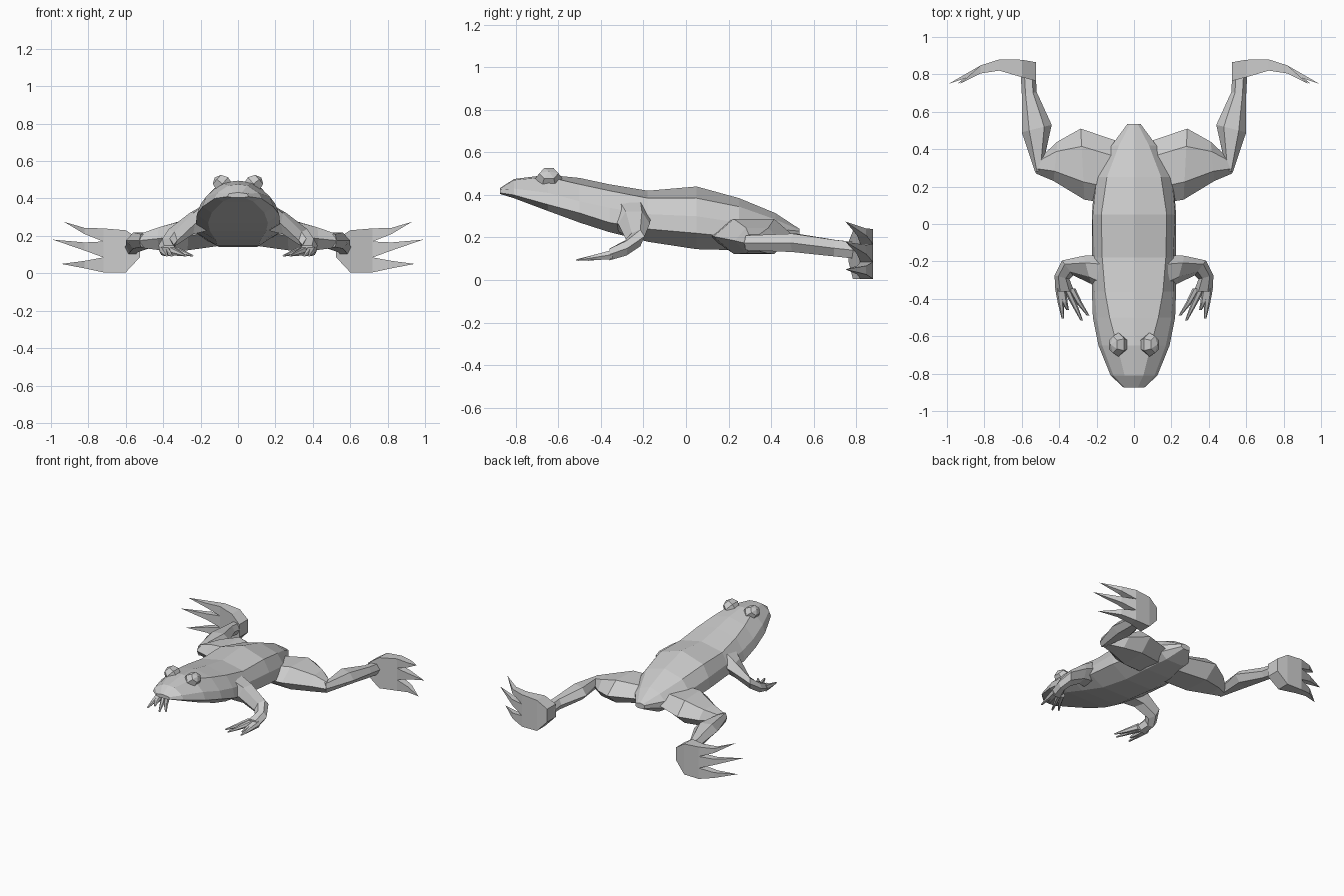
import bpy, bmesh, math
from mathutils import Vector, Matrix

if "Cube" in bpy.data.objects:
    bpy.data.objects.remove(bpy.data.objects["Cube"])

skin = bpy.data.materials.new("grey_skin")
skin.diffuse_color = (0.6, 0.6, 0.6, 1)
skin.use_nodes = True
skin.node_tree.nodes["Principled BSDF"].inputs["Base Color"].default_value = skin.diffuse_color


def finish(bm, name, mirror=True):
    bmesh.ops.recalc_face_normals(bm, faces=bm.faces)
    me = bpy.data.meshes.new(name)
    bm.to_mesh(me)
    bm.free()
    me.materials.append(skin)
    ob = bpy.data.objects.new(name, me)
    bpy.context.collection.objects.link(ob)
    if mirror:
        ob.modifiers.new("Mirror", 'MIRROR')
    return ob


def loft(name, rings, mirror=True):
    """Skin equal-sized rings of points; a one-point ring makes a tip."""
    bm = bmesh.new()
    vs = [[bm.verts.new(p) for p in r] for r in rings]
    for a, b in zip(vs, vs[1:]):
        n = len(a)
        for i in range(n):
            j = (i + 1) % n
            bm.faces.new((a[i], a[j], b[0]) if len(b) == 1 else (a[i], a[j], b[j], b[i]))
    for end in (vs[0], vs[-1]):
        if len(end) > 2:
            bm.faces.new(end)
    return finish(bm, name, mirror)


def section(centre, side, h, n=6):
    """Flat-sided limb section: side is the half-width vector, h the half-height."""
    c, s = Vector(centre), Vector(side)
    return [c + s * math.cos(k * math.tau / n) + Vector((0, 0, h)) * math.sin(k * math.tau / n)
            for k in range(n)]


def limb(name, parts):
    return loft(name, [section(*p) for p in parts])


# Body: y, top height, then ridge, flank, jaw and belly as (x, z)
body = [
    (-.875, .432, (.02, .43), (.05, .425), (.055, .41), (.03, .405)),
    (-.81, .475, (.05, .47), (.11, .43), (.125, .40), (.08, .385)),
    (-.65, .495, (.09, .485), (.17, .41), (.19, .355), (.14, .325)),
    (-.50, .48, (.13, .45), (.20, .37), (.22, .315), (.16, .27)),
    (-.36, .45, (.155, .42), (.21, .34), (.225, .27), (.15, .225)),
    (-.18, .42, (.17, .385), (.21, .31), (.225, .24), (.12, .18)),
    (.05, .44, (.175, .385), (.22, .30), (.225, .22), (.11, .145)),
    (.25, .385, (.145, .345), (.20, .27), (.21, .20), (.10, .14)),
    (.42, .315, (.08, .285), (.12, .24), (.12, .19), (.07, .15)),
    (.535, .24, (.02, .235), (.035, .23), (.035, .21), (.02, .20)),
]
rings = []
for y, top, *half in body:
    rings.append([(0, y, top)] + [(x, y, z) for x, z in half]
                 + [(-x, y, z) for x, z in reversed(half)])
loft("body", rings, mirror=False)

# Eyes: low-poly balls facing outward and up
bm = bmesh.new()
bmesh.ops.create_uvsphere(bm, u_segments=6, v_segments=4, radius=.058)
bmesh.ops.transform(bm, verts=bm.verts, matrix=Matrix.Translation((.083, -.645, .478))
                    @ Matrix.Diagonal((.95, 1.1, .9, 1))
                    @ Matrix.Rotation(math.radians(50), 4, 'Y'))
finish(bm, "eyes")

# Front legs
limb("front_legs", [
    ((.17, -.265, .30), (0, .10, 0), .085),
    ((.25, -.245, .265), (.02, .075, 0), .065),
    ((.355, -.235, .19), (.03, .04, .015), .045),
    ((.385, -.285, .15), (.04, .01, 0), .04),
    ((.37, -.36, .12), (.05, 0, 0), .032),
])

# Front fingers: base x, tip x, tip y
for i, (bx, tx, ty) in enumerate([(.40, .38, -.505), (.385, .355, -.46),
                                  (.36, .28, -.515), (.335, .245, -.49)]):
    limb(f"front_finger_{i + 1}", [
        ((bx, -.345, .12), (.022, 0, 0), .025),
        ((bx * .55 + tx * .45, -.42, .108), (.017, 0, 0), .016),
        ((tx, ty, .094), (.007, 0, 0), .004),
    ])

# Hind legs: thigh, then shin
limb("thighs", [
    ((.08, .27, .21), (0, .17, 0), .07),
    ((.275, .32, .205), (.01, .19, 0), .095),
    ((.42, .335, .185), (-.01, .105, 0), .07),
    ((.505, .32, .175), (-.02, .05, 0), .045),
])
limb("shins", [
    ((.51, .285, .175), (.018, -.01, 0), .04),
    ((.52, .51, .175), (.08, -.02, 0), .05),
    ((.56, .70, .15), (.04, -.005, 0), .045),
    ((.565, .79, .14), (.04, 0, 0), .045),
])


# Hind feet: upright webbed palm with three tapering toes
def slab(x, y0, y1, z0, z1):
    return [(x, y0, z0), (x, y1, z0), (x, y1, z1), (x, y0, z1)]


loft("hind_palms", [
    slab(.525, .765, .865, .085, .18),
    slab(.60, .785, .878, .005, .23),
    slab(.72, .82, .88, .005, .24),
])
for i, (z0, z1, tx, tz) in enumerate([(.005, .085, .945, .05),
                                      (.085, .17, .99, .18), (.17, .24, .93, .275)]):
    m0, m1 = (z0 * .7 + tz * .3 + .008, z1 * .7 + tz * .3 - .008)
    loft(f"hind_toe_{i + 1}", [
        slab(.72, .82, .88, z0, z1),
        slab(.82, .805, .848, m0, m1),
        [(tx, .75, tz)],
    ])
